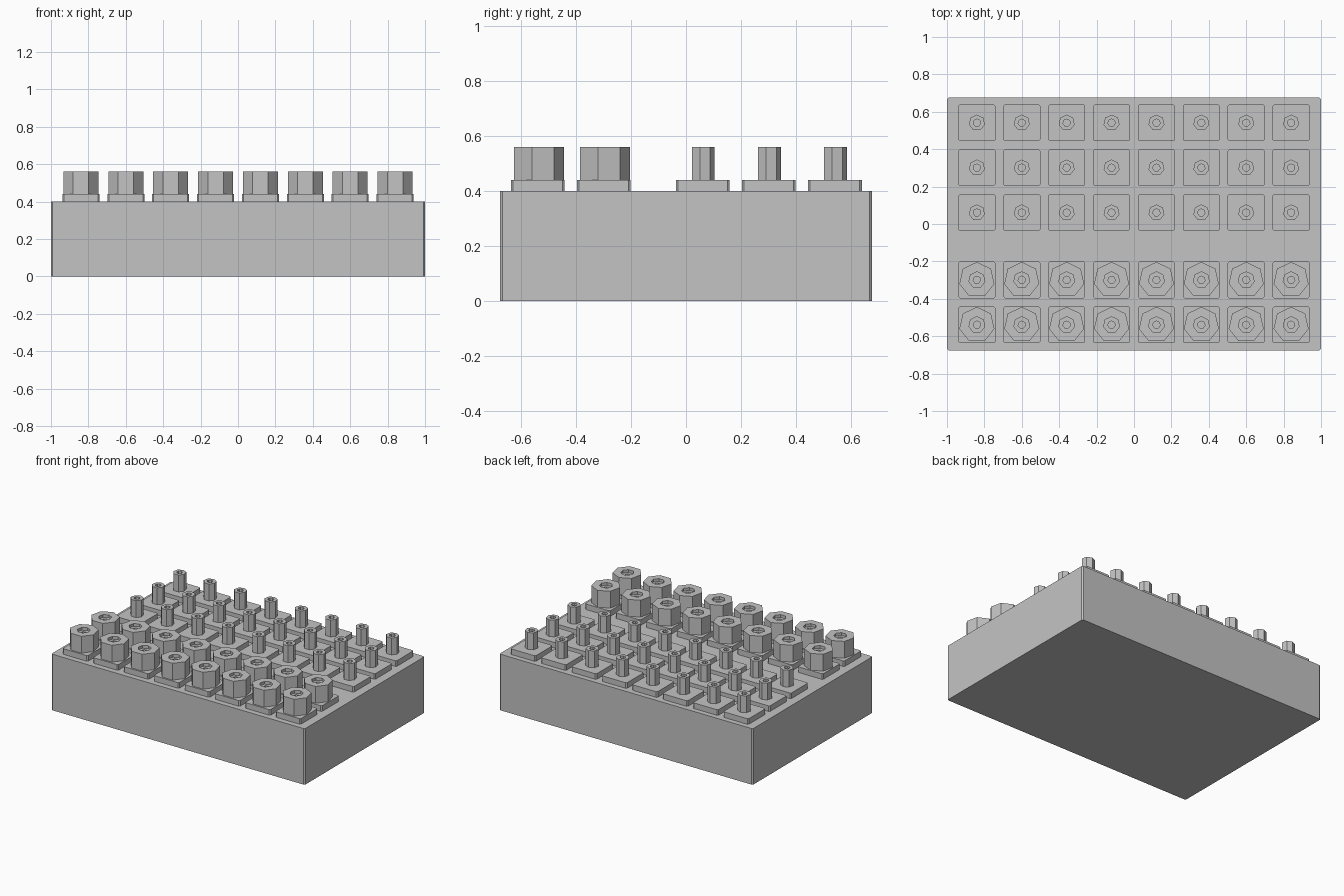
import bpy
import math

cube = bpy.data.objects.get("Cube")
if cube:
    bpy.data.objects.remove(cube, do_unlink=True)

# Single plain grey for the whole unit
grey = bpy.data.materials.new("plain_grey")
grey.use_nodes = True
colour = (0.55, 0.55, 0.55, 1)
grey.diffuse_color = colour
grey.node_tree.nodes["Principled BSDF"].inputs["Base Color"].default_value = colour


def stack(name, rings, place):
    """Join equal-sided rings of points into a closed solid."""
    n = len(rings[0])
    verts = [p for ring in rings for p in ring]
    faces = [tuple(reversed(range(n)))]
    for k in range(len(rings) - 1):
        for i in range(n):
            j = (i + 1) % n
            faces.append((k * n + i, k * n + j, (k + 1) * n + j, (k + 1) * n + i))
    last = (len(rings) - 1) * n
    faces.append(tuple(range(last, last + n)))
    mesh = bpy.data.meshes.new(name)
    mesh.from_pydata(verts, [], faces)
    mesh.materials.append(grey)
    obj = bpy.data.objects.new(name, mesh)
    obj.location = place
    bpy.context.collection.objects.link(obj)
    return obj


def slab(name, hx, hy, height, cut, place):
    """Box with chamfered upright edges."""
    outline = []
    for sx, sy in ((1, 1), (-1, 1), (-1, -1), (1, -1)):
        pair = [(sx * hx, sy * (hy - cut)), (sx * (hx - cut), sy * hy)]
        outline += pair if sx * sy > 0 else pair[::-1]
    return stack(name, [[(x, y, z) for x, y in outline] for z in (0, height)], place)


def turned(name, profile, place, sides=7):
    """Faceted turning of a radius and height profile, one corner to the back."""
    angles = [math.pi / 2 + math.tau * i / sides for i in range(sides)]
    rings = [[(r * math.cos(a), r * math.sin(a), z) for a in angles] for r, z in profile]
    return stack(name, rings, place)


# Main box
BASE_TOP, PLATE, STUD = 0.4, 0.04, 0.12
slab("base_box", 1.0, 0.676, BASE_TOP, 0.008, (0, 0, 0))

# Stud profiles: hollow thin post, and wide knob with a stepped socket
post = [(0.0435, 0), (0.0435, STUD), (0.02, STUD), (0.02, 0.06)]
knob = [(0.096, 0), (0.096, STUD), (0.0435, STUD), (0.0435, 0.1),
        (0.02, 0.1), (0.02, 0.06)]
rows = [(0.541, "post", post), (0.301, "post", post), (0.061, "post", post),
        (-0.299, "knob", knob), (-0.539, "knob", knob)]

# Grid of square plates, each carrying a stud
for r, (y, kind, profile) in enumerate(rows):
    for c in range(8):
        x = -0.84 + 0.24 * c
        slab(f"plate_{r}_{c}", 0.099, 0.098, PLATE, 0.008, (x, y, BASE_TOP))
        turned(f"{kind}_{r}_{c}", profile, (x, y, BASE_TOP + PLATE))
